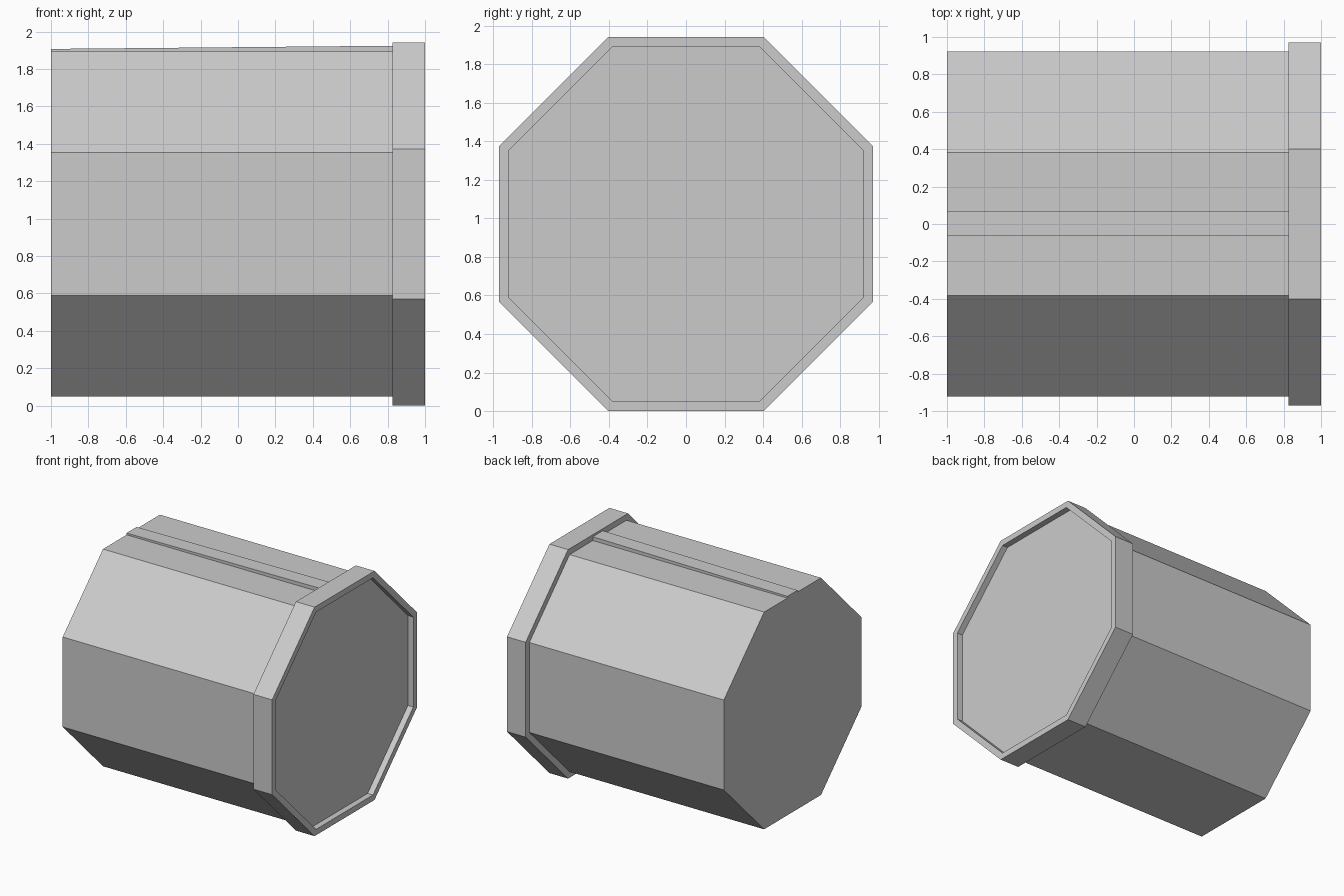
import bpy, bmesh
from math import cos, sin, pi

if "Cube" in bpy.data.objects:
    bpy.data.objects.remove(bpy.data.objects["Cube"])

CZ = 0.971


def make(name, bm):
    bmesh.ops.recalc_face_normals(bm, faces=bm.faces)
    me = bpy.data.meshes.new(name)
    bm.to_mesh(me)
    bm.free()
    ob = bpy.data.objects.new(name, me)
    bpy.context.collection.objects.link(ob)
    return ob


def octagon(bm, x, apothem):
    r = apothem / cos(pi / 8)
    angles = [pi / 8 + i * pi / 4 for i in range(8)]
    return [bm.verts.new((x, r * cos(a), CZ + r * sin(a))) for a in angles]


def bridge(bm, a, b):
    for i in range(8):
        j = (i + 1) % 8
        bm.faces.new((a[i], a[j], b[j], b[i]))


# Octagonal drum with raised collar and a shallow recess in its end
bm = bmesh.new()
profile = [(-1, 0.921), (0.825, 0.921), (0.825, 0.971), (1, 0.971),
           (1, 0.921), (0.95, 0.921)]
rings = [octagon(bm, x, a) for x, a in profile]
for a, b in zip(rings, rings[1:]):
    bridge(bm, a, b)
bm.faces.new(rings[0])
bm.faces.new(rings[-1])
make("drum_with_collar", bm)

# Thin strip along the top, rising slightly towards the collar
bm = bmesh.new()
side = [(-1, 1.88), (0.83, 1.88), (0.83, 1.924), (-1, 1.907)]
face = bm.faces.new([bm.verts.new((x, -0.065, z)) for x, z in side])
ext = bmesh.ops.extrude_face_region(bm, geom=[face], use_keep_orig=True)
verts = [v for v in ext["geom"] if isinstance(v, bmesh.types.BMVert)]
bmesh.ops.translate(bm, verts=verts, vec=(0, 0.135, 0))
make("top_strip", bm)
